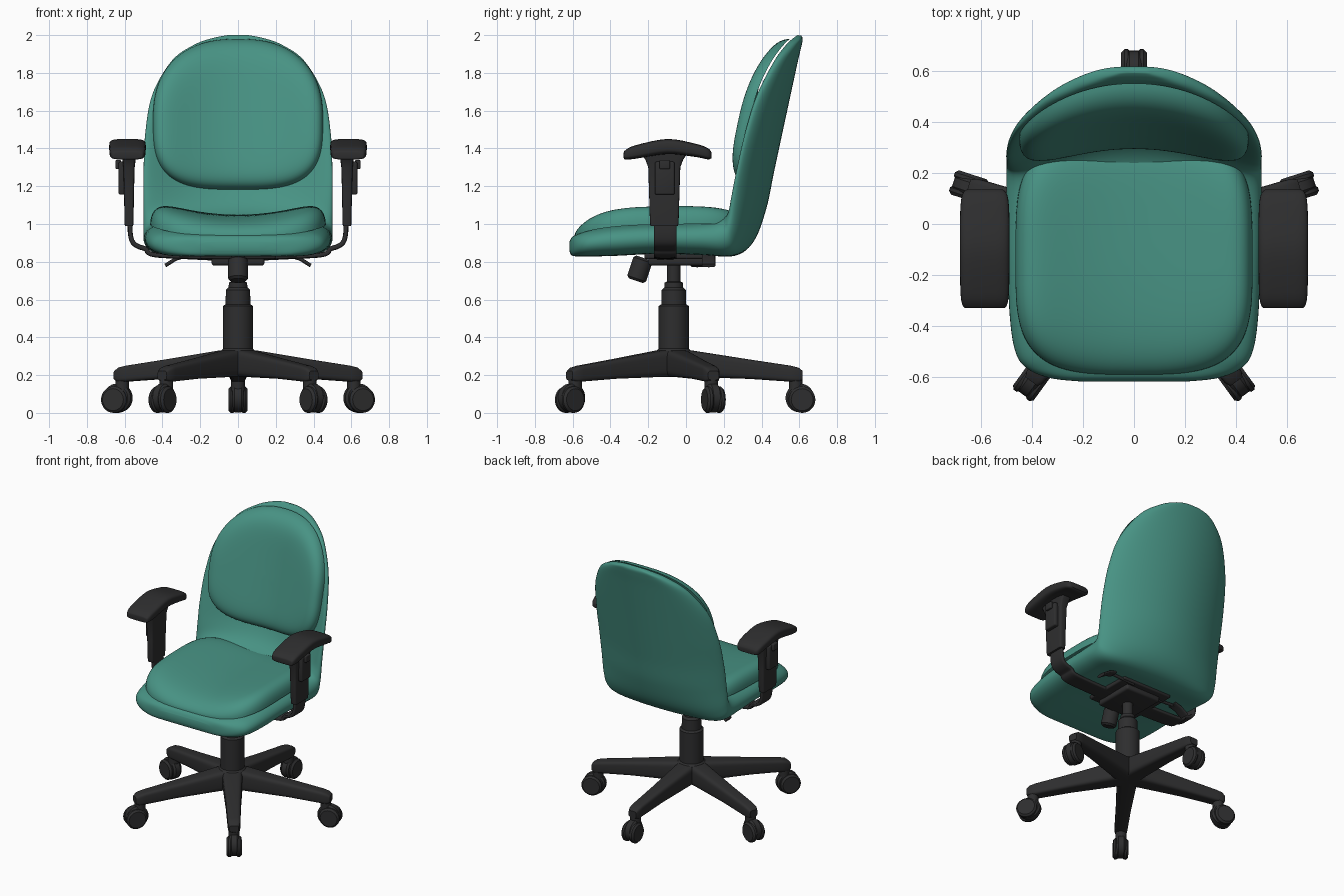
import bpy, bmesh, math
from mathutils import Vector, Matrix

if "Cube" in bpy.data.objects:
    bpy.data.objects.remove(bpy.data.objects["Cube"])

def material(name, col):
    m = bpy.data.materials.new(name)
    m.diffuse_color = (*col, 1)
    m.use_nodes = True
    m.node_tree.nodes["Principled BSDF"].inputs["Base Color"].default_value = m.diffuse_color
    return m

TEAL = material("teal fabric", (0.064, 0.29, 0.23))
BLACK = material("black plastic", (0.027, 0.027, 0.028))

def finish(name, bm, mat, angle=40):
    bmesh.ops.recalc_face_normals(bm, faces=bm.faces)
    me = bpy.data.meshes.new(name)
    bm.to_mesh(me)
    bm.free()
    me.materials.append(mat)
    me.shade_smooth()
    me.set_sharp_from_angle(angle=math.radians(angle))
    ob = bpy.data.objects.new(name, me)
    bpy.context.collection.objects.link(ob)
    return ob

def loft(name, rings, mat, M=Matrix(), angle=40):
    """Skin closed rings of points and cap both ends."""
    bm = bmesh.new()
    rows = [[bm.verts.new(M @ Vector(p)) for p in r] for r in rings]
    n = len(rows[0])
    for a, b in zip(rows, rows[1:]):
        for i in range(n):
            j = (i + 1) % n
            bm.faces.new((a[i], a[j], b[j], b[i]))
    bm.faces.new(rows[0])
    bm.faces.new(rows[-1])
    return finish(name, bm, mat, angle)

def spow(v, e):
    return math.copysign(abs(v) ** e, v)

def section(c, a, b, e=1.0, n=32):
    """Superellipse ring around c with half axes a and b."""
    c, a, b = Vector(c), Vector(a), Vector(b)
    ts = [2 * math.pi * i / n for i in range(n)]
    return [c + a * spow(math.cos(t), e) + b * spow(math.sin(t), e) for t in ts]

def rod(name, p, q, r, mat=BLACK, r2=None, M=Matrix(), bev=0.008):
    """Round bar from p to q with softened ends."""
    p, q = Vector(p), Vector(q)
    r2 = r2 or r
    d = (q - p).normalized()
    a = d.orthogonal().normalized()
    b = d.cross(a)
    st = [(p, r - bev), (p + d * bev, r), (q - d * bev, r2), (q, r2 - bev)]
    return loft(name, [section(c, a * s, b * s) for c, s in st], mat, M)

def box(name, lo, hi, bev=0.01):
    bm = bmesh.new()
    bmesh.ops.create_cube(bm, size=1)
    lo, hi = Vector(lo), Vector(hi)
    for v in bm.verts:
        v.co = Vector([(lo[k] + hi[k]) / 2 + v.co[k] * (hi[k] - lo[k]) for k in range(3)])
    bmesh.ops.bevel(bm, geom=bm.edges[:], offset=bev, segments=3, profile=0.5, affect='EDGES')
    return finish(name, bm, BLACK)

def spline(rows, sub):
    """Catmull-Rom through rows of numbers."""
    out = []
    for i in range(len(rows) - 1):
        p0, p1 = rows[max(i - 1, 0)], rows[i]
        p2, p3 = rows[i + 1], rows[min(i + 2, len(rows) - 1)]
        for k in range(sub):
            t = k / sub
            out.append([0.5 * (2 * b + (c - a) * t + (2 * a - 5 * b + 4 * c - d) * t * t
                               + (3 * b - a - 3 * c + d) * t ** 3)
                        for a, b, c, d in zip(p0, p1, p2, p3)])
    return out + [list(rows[-1])]

# --- one-piece upholstered shell: inner y,z / outer y,z / half width / forward bend
stations = [
    (-.618, .905, -.618, .86, .20, 0), (-.602, .932, -.605, .834, .33, 0),
    (-.565, .95, -.565, .828, .42, 0), (-.50, .97, -.50, .828, .465, 0),
    (-.36, .992, -.36, .832, .487, 0), (-.15, 1.005, -.15, .842, .495, 0),
    (.05, 1.01, .08, .836, .50, .02), (.20, 1.03, .26, .832, .50, .14),
    (.29, 1.08, .36, .91, .50, .38), (.35, 1.17, .425, 1.08, .50, .55),
    (.39, 1.30, .465, 1.27, .50, .6), (.43, 1.50, .51, 1.48, .49, .6),
    (.475, 1.70, .553, 1.68, .452, .6), (.522, 1.87, .592, 1.86, .35, .6),
    (.55, 1.95, .612, 1.945, .235, .6), (.575, 1.985, .618, 1.98, .14, .6),
    (.592, 2.0, .61, 1.997, .06, .6)]
us = [math.sin(math.radians(-90 + 180 * i / 36)) for i in range(37)]
rings = []
for yi, zi, yo, zo, w, k in spline(stations, 6):
    def pt(u, s):
        f = 0.5 + 0.5 * s * max(0, 1 - abs(u) ** 8) ** 0.5
        x = w * u
        return (x, yo + (yi - yo) * f - k * x * x, zo + (zi - zo) * f)
    rings.append([pt(u, 1) for u in us] + [pt(u, -1) for u in us[-2:0:-1]])
loft("seat_shell", rings, TEAL, angle=60)

# --- puffy cushions: outline scaled inward, lifted from a base surface
def pillow(name, hw, c, up, dn, n_up, n_dn, place):
    bm = bmesh.new()
    N, R = 96, 20
    rows = []
    for j in range(R):
        r = math.cos(math.pi / 2 * j / R)
        row = []
        for i in range(N):
            t = 2 * math.pi * i / N
            s = math.sin(t)
            e, h = (2 / n_up, up) if s >= 0 else (2 / n_dn, dn)
            x, v = r * hw * spow(math.cos(t), e), c + r * h * spow(s, e)
            row.append(bm.verts.new(place(x, v, max(0, 1 - r ** 8) ** 0.5)))
        rows.append(row)
    mid = bm.verts.new(place(0, c, 1))
    for a, b in zip(rows, rows[1:]):
        for i in range(N):
            j = (i + 1) % N
            bm.faces.new((a[i], a[j], b[j], b[i]))
    for i in range(N):
        bm.faces.new((rows[-1][i], rows[-1][(i + 1) % N], mid))
    ob = finish(name, bm, TEAL, 70)
    ob.data.update()
    return ob

def back_pt(x, z, f):
    return (x, .405 + .215 * (z - 1.3) - .6 * x * x - .11 * f, z)

def seat_pt(x, y, f):
    base = .935 + .065 * (1 - math.exp(-(y + .6) / .15))
    return (x, y, base + (.05 + .4 * x * x) * f)

pillow("back_cushion", .45, 1.55, .43, .37, 2.4, 3.2, back_pt)
pillow("seat_cushion", .465, -.15, .48, .44, 4, 3.5, seat_pt)

# --- armrests on both sides
pad = [(-.33, 1.352, 1.375, .07), (-.322, 1.342, 1.39, .085), (-.27, 1.345, 1.416, .095),
       (-.1, 1.37, 1.45, .097), (.05, 1.355, 1.425, .096), (.115, 1.342, 1.402, .088),
       (.135, 1.348, 1.38, .07)]
strap = [(.572, 1.02), (.57, .95), (.558, .905), (.53, .882), (.49, .868), (.43, .835), (.1, .825)]
for s, side in ((-1, "left"), (1, "right")):
    M = Matrix.Diagonal((s, 1, 1, 1))
    loft(side + "_arm_pad", [section((.585, y, (a + b) / 2), (w, 0, 0), (0, 0, (b - a) / 2), .5)
                             for y, a, b, w in spline(pad, 4)], BLACK, M, 50)
    post = [(.99, .022, .073), (1.01, .024, .076), (1.15, .026, .08), (1.3, .03, .085),
            (1.34, .035, .10), (1.385, .04, .13)]
    loft(side + "_arm_post", [section((.577, -.115, z), (a, 0, 0), (0, b, 0), .3)
                              for z, a, b in post], BLACK, M)
    x0, x1 = sorted((s * .59, s * .632))
    box(side + "_arm_sleeve", (x0, -.165, 1.155), (x1, -.06, 1.33))
    x0, x1 = sorted((s * .62, s * .648))
    box(side + "_arm_button", (x0, -.14, 1.29), (x1, -.085, 1.34), .006)
    sp = spline(strap, 5)
    rs = []
    for i, (x, z) in enumerate(sp):
        a, b = sp[max(i - 1, 0)], sp[min(i + 1, len(sp) - 1)]
        d = Vector((b[0] - a[0], 0, b[1] - a[1])).normalized()
        rs.append(section((x, -.11, z), Vector((d.z, 0, -d.x)) * .013, (0, .06, 0), .4))
    loft(side + "_arm_bracket", rs, BLACK, M)
    # levers under the seat
    y = .12 if s > 0 else .06
    rod(side + "_lever_rod", (s * .1, y, .815), (s * .3, y, .825), .01, bev=.003)
    loft(side + "_lever_paddle", [section((x, y, z), (0, .035, 0), (.004, 0, .009), .6)
                                  for x, z in ((.28, .83), (.33, .815), (.385, .78))], BLACK, M)

# --- tilt mechanism
box("mount_plate", (-.2, -.22, .815), (.2, .14, .845))
box("tilt_housing", (-.14, -.2, .78), (.14, .1, .825), .015)
rod("tension_knob", (0, -.225, .82), (0, -.265, .70), .052, bev=.012)

# --- gas column with stepped sleeves
CY = -.065
steps = [(.20, .085), (.325, .095), (.34, .08), (.565, .08), (.575, .066), (.65, .064),
         (.665, .05), (.69, .048), (.695, .036), (.80, .036)]
loft("gas_column", [section((0, CY, z), (r, 0, 0), (0, r, 0)) for z, r in steps], BLACK, angle=30)

# --- five-star base with twin-wheel casters
leg = [(.0, .19, .335, .075), (.1, .19, .33, .066), (.4, .18, .283, .05),
       (.62, .165, .25, .043), (.66, .163, .24, .04), (.683, .175, .222, .03)]
for k in range(5):
    M = Matrix.Translation((0, CY, 0)) @ Matrix.Rotation(2 * math.pi * k / 5, 4, 'Z')
    n = f"_{k + 1}"
    loft("base_leg" + n, [section((0, r, (a + b) / 2), (w, 0, 0), (0, 0, (b - a) / 2), .45)
                          for r, a, b, w in leg], BLACK, M)
    rod("caster_stem" + n, (0, .645, .09), (0, .645, .2), .036, M=M)
    rod("caster_hood" + n, (-.03, .668, .079), (.03, .668, .079), .076, M=M, bev=.012)
    for s in (-1, 1):
        rod("caster_wheel" + n, (s * .012, .68, .07), (s * .05, .68, .07), .07, M=M, bev=.012)
